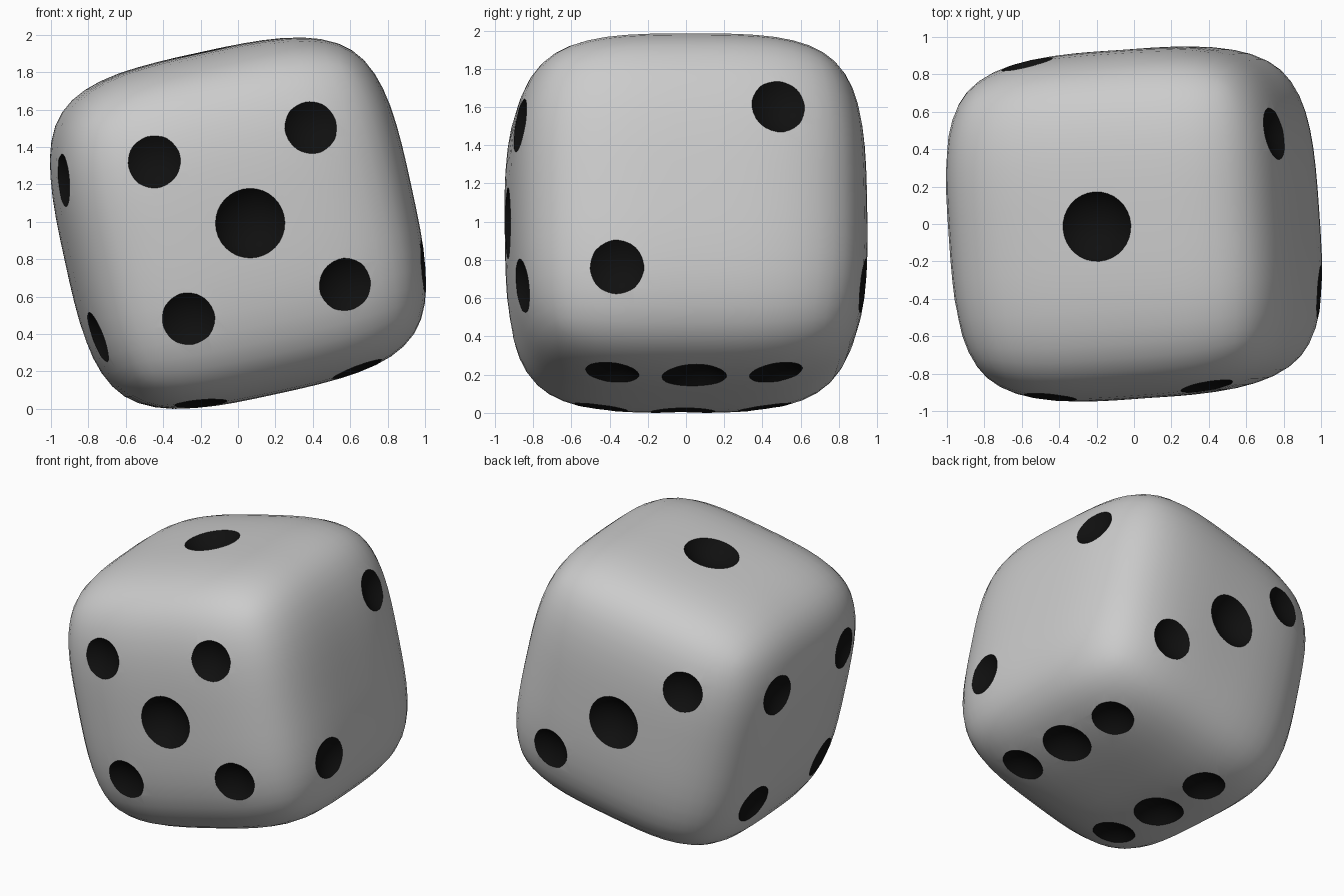
import bpy, bmesh, math
from mathutils import Matrix, Vector, Euler

if "Cube" in bpy.data.objects:
    bpy.data.objects.remove(bpy.data.objects["Cube"])

HALF = 0.935      # half width of the die
OFF = 0.455       # pip spacing from face centre
HEIGHT = 1.075    # distance of pip spheres from die centre
PIP_R = 0.234

black = bpy.data.materials.new("pip_black")
black.diffuse_color = (0.005, 0.005, 0.005, 1)
black.use_nodes = True
black.node_tree.nodes["Principled BSDF"].inputs["Base Color"].default_value = black.diffuse_color


def make_object(name, bm, mat_index):
    mesh = bpy.data.meshes.new(name)
    for f in bm.faces:
        f.smooth = True
        f.material_index = mat_index
    bm.to_mesh(mesh)
    bm.free()
    mesh.materials.append(None)
    mesh.materials.append(black)
    ob = bpy.data.objects.new(name, mesh)
    bpy.context.collection.objects.link(ob)
    return ob


# die body: once-divided cube, rounded by subdivision
bm = bmesh.new()
bmesh.ops.create_cube(bm, size=2 * HALF)
bmesh.ops.subdivide_edges(bm, edges=bm.edges[:], cuts=1, use_grid_fill=True)
die = make_object("die_body", bm, 0)
sub = die.modifiers.new("round", 'SUBSURF')
sub.levels = sub.render_levels = 3

# pip layout per face: normal axis, sign, and offsets along the other two axes
four = [(a, b) for a in (-1, 1) for b in (-1, 1)]
faces = [
    (2, 1, [(0, 0)]),                                 # top
    (2, -1, four + [(-1, 0), (1, 0)]),                # bottom
    (1, -1, four + [(0, 0)]),                         # front
    (1, 1, [(-1, 1), (0, 0), (1, -1)]),               # back
    (0, 1, [(-1, -1), (1, 1)]),                       # right
    (0, -1, four),                                    # left
]

# pip cutters: spheres that scoop shallow dents
bm = bmesh.new()
for axis, sign, spots in faces:
    for a, b in spots:
        pos = [a * OFF, b * OFF]
        pos.insert(axis, sign * HEIGHT)
        turn = Vector((0, 0, 1)).rotation_difference(
            Vector([sign if i == axis else 0 for i in range(3)])).to_matrix().to_4x4()
        bmesh.ops.create_uvsphere(bm, u_segments=32, v_segments=24, radius=PIP_R,
                                  matrix=Matrix.Translation(pos) @ turn)
cutter = make_object("pip_cutter", bm, 1)

cut = die.modifiers.new("pips", 'BOOLEAN')
cut.operation = 'DIFFERENCE'
cut.solver = 'EXACT'
cut.use_self = True
cut.object = cutter

# bake the dents, then tilt the die and stand it on the ground
deps = bpy.context.evaluated_depsgraph_get()
mesh = bpy.data.meshes.new_from_object(die.evaluated_get(deps))
die.modifiers.clear()
die.data = mesh
bpy.data.objects.remove(cutter)
mesh.transform(Euler((0, math.radians(-12.3), math.radians(4))).to_matrix().to_4x4())
low = min(v.co.z for v in mesh.vertices)
mesh.transform(Matrix.Translation((0, 0, -low)))

# smooth shading with crisp pip rims
bpy.context.view_layer.objects.active = die
die.select_set(True)
bpy.ops.object.shade_smooth_by_angle(angle=math.radians(30))
